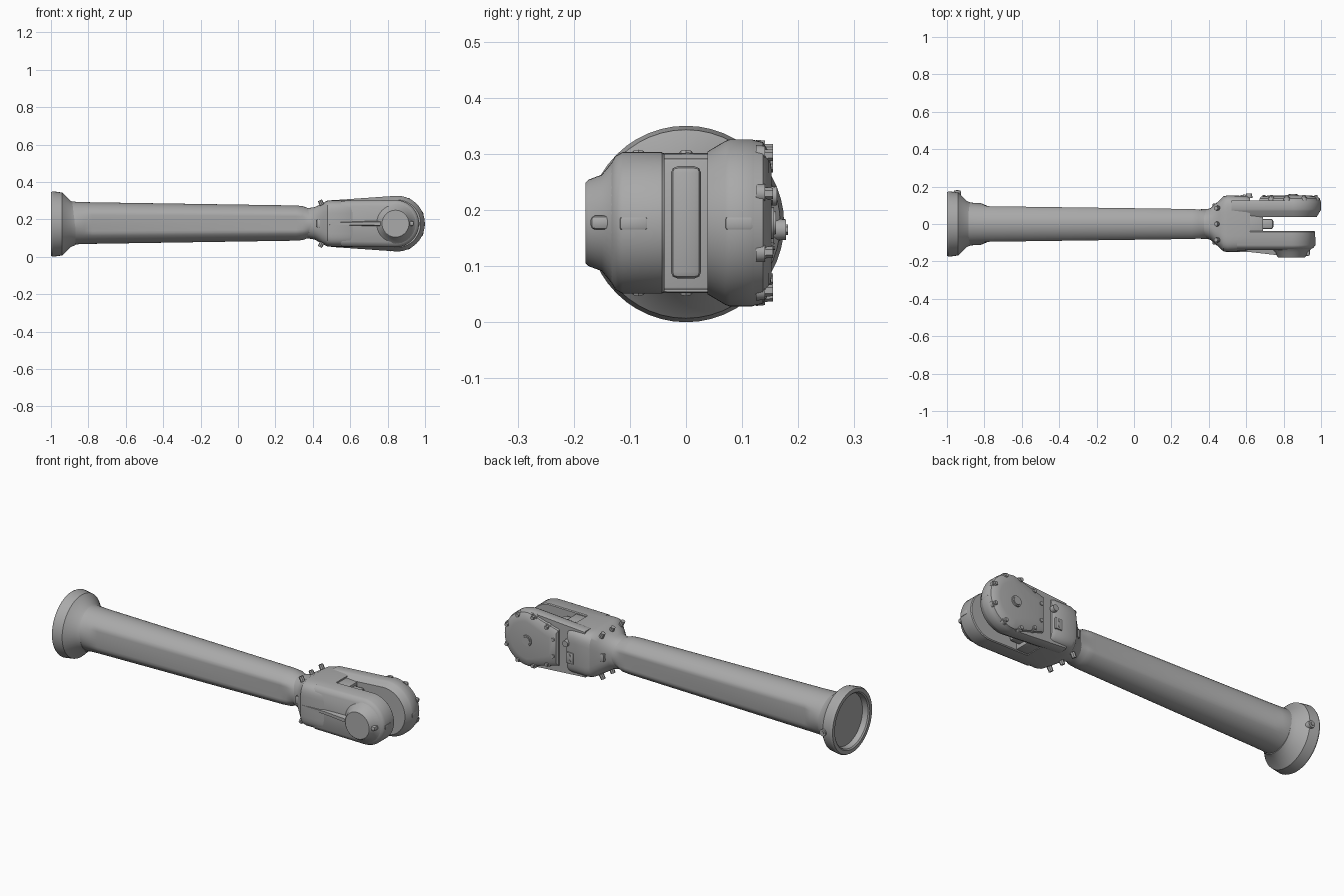
import bpy, bmesh
from math import sin, cos, pi, radians, copysign
from mathutils import Vector, Matrix

if "Cube" in bpy.data.objects:
    bpy.data.objects.remove(bpy.data.objects["Cube"])

grey = bpy.data.materials.new("machined_grey")
grey.use_nodes = True
grey.diffuse_color = (0.4, 0.4, 0.4, 1)
grey.node_tree.nodes["Principled BSDF"].inputs["Base Color"].default_value = (0.4, 0.4, 0.4, 1)

AXIS_Z = 0.177
parts = []


def finish(name, bm):
    bmesh.ops.recalc_face_normals(bm, faces=bm.faces)
    mesh = bpy.data.meshes.new(name)
    bm.to_mesh(mesh)
    bm.free()
    mesh.materials.append(grey)
    ob = bpy.data.objects.new(name, mesh)
    bpy.context.collection.objects.link(ob)
    parts.append(ob)
    return ob


def loft(name, rings):
    """Skin a list of equally long point rings and cap both ends."""
    bm = bmesh.new()
    rows = [[bm.verts.new(p) for p in ring] for ring in rings]
    n = len(rows[0])
    for a, b in zip(rows, rows[1:]):
        for i in range(n):
            j = (i + 1) % n
            bm.faces.new((a[i], a[j], b[j], b[i]))
    bm.faces.new(rows[0])
    bm.faces.new(rows[-1])
    return finish(name, bm)


def box(name, lo, hi, bevel=0.005):
    lo, hi = Vector(lo), Vector(hi)
    bm = bmesh.new()
    bmesh.ops.create_cube(bm, size=1)
    for v in bm.verts:
        v.co = (lo + hi) / 2 + v.co * (hi - lo)
    bmesh.ops.bevel(bm, geom=bm.edges[:], offset=bevel, segments=2, profile=0.5, affect='EDGES')
    return finish(name, bm)


def stud(name, at, r, depth, direction=(0, 1, 0), sides=6):
    """Short cylinder standing on a point, pointing along a direction."""
    bm = bmesh.new()
    d = Vector(direction).normalized()
    turn = Vector((0, 0, 1)).rotation_difference(d).to_matrix().to_4x4()
    bmesh.ops.create_cone(bm, cap_ends=True, segments=sides, radius1=r, radius2=r * 0.92,
                          depth=depth, matrix=Matrix.Translation(Vector(at) + d * depth / 2) @ turn)
    return finish(name, bm)


def tube_ring(x, r, flat=1, zc=0.18, n=48):
    """Circle across x whose front and back are cut flat."""
    return [(x, max(-flat, min(flat, r * cos(2 * pi * i / n))), zc + r * sin(2 * pi * i / n))
            for i in range(n)]


def block_ring(x, y0, y1, z0, z1, power, n=48):
    """Rounded rectangle across x."""
    pts = []
    for i in range(n):
        c, s = cos(2 * pi * i / n), sin(2 * pi * i / n)
        c, s = (copysign(abs(v) ** (2 / power), v) for v in (c, s))
        pts.append((x, (y0 + y1) / 2 + c * (y1 - y0) / 2, (z0 + z1) / 2 + s * (z1 - z0) / 2))
    return pts


def prong_ring(y, cx, r, x0, h0, inset, n=28):
    """Round-ended plate outline across y."""
    pts = [(cx + (r - inset) * sin(pi * i / n), y, AXIS_Z - (r - inset) * cos(pi * i / n))
           for i in range(n + 1)]
    return pts + [(x0, y, AXIS_Z + h0 - inset), (x0, y, AXIS_Z - h0 + inset)]


def round_ring(y, cx, r, n=40):
    return [(cx + r * cos(2 * pi * i / n), y, AXIS_Z + r * sin(2 * pi * i / n)) for i in range(n)]


# Flange with a shallow recess in its end
loft("end_flange", [tube_ring(x, r, zc=0.175) for x, r in (
    (-0.965, 0.138), (-0.994, 0.143), (-1, 0.15), (-1, 0.17), (-0.99, 0.175),
    (-0.94, 0.168), (-0.895, 0.124), (-0.87, 0.113))])
stud("flange_plug", (-0.945, 0.15, 0.165), 0.02, 0.028, sides=20)
stud("flange_plug_core", (-0.945, 0.15, 0.165), 0.01, 0.032, sides=6)

# Long tapering tube with flattened sides
loft("arm_tube", [tube_ring(*s) for s in (
    (-0.9, 0.116), (-0.87, 0.114), (-0.82, 0.112), (-0.78, 0.111, 0.095),
    (0.31, 0.094, 0.08), (0.345, 0.091, 0.078), (0.375, 0.08), (0.42, 0.08))])

# Neck flaring into the fork block
loft("fork_block", [block_ring(*s) for s in (
    (0.36, -0.07, 0.07, 0.1, 0.258, 2), (0.41, -0.085, 0.085, 0.092, 0.265, 2.4),
    (0.455, -0.125, 0.125, 0.066, 0.288, 3.6), (0.478, -0.146, 0.148, 0.055, 0.3, 4.5),
    (0.5, -0.149, 0.153, 0.053, 0.302, 5), (0.6, -0.144, 0.15, 0.052, 0.302, 5),
    (0.62, -0.135, 0.14, 0.054, 0.3, 5))])
box("slot_web", (0.58, -0.06, 0.058), (0.69, 0.06, 0.292))
box("slot_tongue", (0.66, -0.027, 0.078), (0.745, 0.027, 0.278), 0.012)

# Front prong with its conical boss and rib
loft("front_prong", [prong_ring(y, 0.842, 0.126, 0.55, 0.122, inset) for y, inset in (
    (-0.038, 0.004), (-0.043, 0), (-0.113, 0), (-0.126, 0.007), (-0.138, 0.028))])
loft("front_boss", [round_ring(y, 0.842, r) for y, r in (
    (-0.1, 0.122), (-0.125, 0.117), (-0.15, 0.086), (-0.174, 0.077), (-0.179, 0.072))])
loft("front_rib", [[(x, -0.12, AXIS_Z - h), (x, -0.12, AXIS_Z + h), (x, y, AXIS_Z + h * 0.5),
                    (x, y, AXIS_Z - h * 0.5)] for x, y, h in (
    (0.49, -0.15, 0.012), (0.62, -0.15, 0.015), (0.76, -0.166, 0.018), (0.79, -0.166, 0.018))])
box("boss_end_rib", (0.9, -0.17, 0.165), (0.94, -0.13, 0.19), 0.008)

# Back prong and bolted cover
loft("back_prong", [prong_ring(y, 0.85, 0.149, 0.52, 0.126, inset) for y, inset in (
    (0.038, 0.022), (0.07, 0.003), (0.078, 0), (0.118, 0), (0.126, 0.004))])
loft("cover_plate", [prong_ring(y, 0.85, 0.15, x0, h, inset) for y, x0, h, inset in (
    (0.12, 0.672, 0.1, 0.002), (0.137, 0.672, 0.1, 0.006), (0.147, 0.68, 0.1, 0.022),
    (0.152, 0.72, 0.1, 0.05))])
stud("cover_hub", (0.85, 0.148, AXIS_Z), 0.03, 0.009, sides=24)
stud("cover_hub_core", (0.85, 0.148, AXIS_Z), 0.022, 0.012, sides=24)

# Bolts around the cover, mirrored above and below the axis
for side in (-1, 1):
    spots = [(0.85 + 0.134 * cos(radians(a)), 0.134 * sin(radians(a))) for a in (23, 64, 104)]
    spots += [(0.735, 0.1), (0.695, 0.045)]
    for x, dz in spots:
        z = AXIS_Z + side * dz
        stud("cover_bolt_pad", (x, 0.125, z), 0.018, 0.016, sides=12)
        stud("cover_bolt", (x, 0.135, z), 0.011, 0.02)

# Key slots on the rounded prong ends
box("front_end_slot", (0.955, -0.118, 0.164), (0.97, -0.068, 0.188), 0.005)
box("back_end_slot", (0.985, 0.07, 0.164), (1.0, 0.12, 0.188), 0.005)

# Screws on the block shoulders
for side in (-1, 1):
    for y in (-0.085, 0, 0.085):
        stud("shoulder_screw", (0.45, y, AXIS_Z + side * 0.1), 0.013, 0.028,
             (-0.5, 0, side), 8)
    box("shoulder_key", (0.42, side * 0.09 - 0.02, 0.155), (0.48, side * 0.09 + 0.02, 0.2), 0.006)

# Small fittings on the back of the block
stud("back_plug", (0.615, 0.138, 0.225), 0.018, 0.024, sides=16)
box("back_tag", (0.57, 0.14, 0.12), (0.61, 0.156, 0.18), 0.003)
for z in (0.135, 0.165):
    stud("tag_screw", (0.59, 0.15, z), 0.007, 0.009, sides=8)

# Smooth shading with crisp edges
bpy.ops.object.select_all(action='DESELECT')
for ob in parts:
    ob.select_set(True)
bpy.context.view_layer.objects.active = parts[0]
bpy.ops.object.shade_smooth_by_angle(angle=radians(32))
